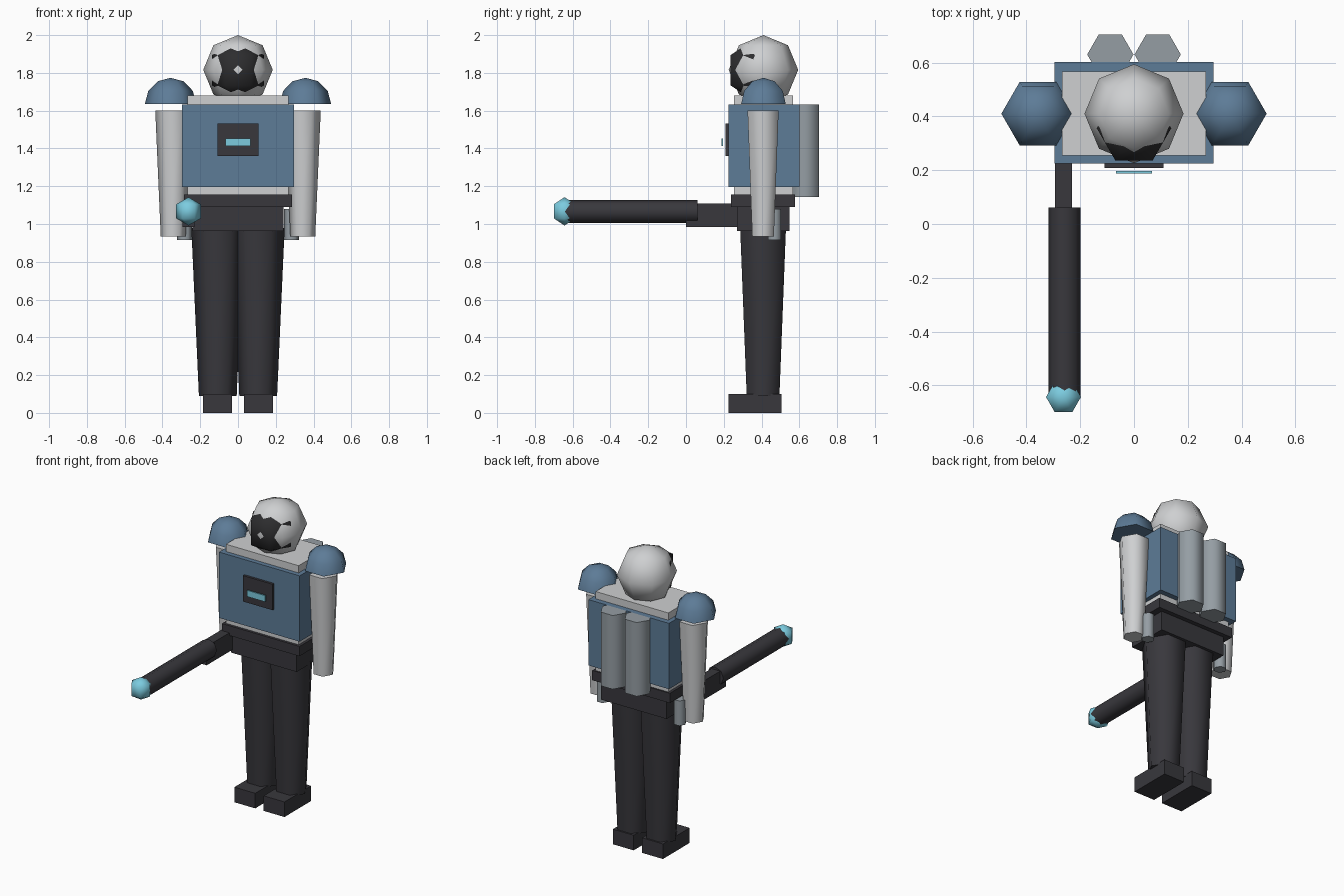
import bpy, bmesh
from math import sin, cos, pi, radians
from mathutils import Matrix

old = bpy.data.objects.get("Cube")
if old:
    bpy.data.objects.remove(old, do_unlink=True)


def material(name, rgb):
    m = bpy.data.materials.new(name)
    m.use_nodes = True
    m.diffuse_color = (*rgb, 1)
    m.node_tree.nodes["Principled BSDF"].inputs["Base Color"].default_value = (*rgb, 1)
    return m


PALE = material("pale_grey", (0.62, 0.63, 0.64))
BLUE = material("steel_blue", (0.11, 0.20, 0.31))
DARK = material("charcoal", (0.04, 0.039, 0.046))
BLACK = material("visor_black", (0.026, 0.026, 0.028))
CYAN = material("glow_cyan", (0.20, 0.60, 0.74))
GREY = material("tank_grey", (0.30, 0.34, 0.37))


def finish(name, bm, mat, angle=None):
    bmesh.ops.recalc_face_normals(bm, faces=bm.faces)
    mesh = bpy.data.meshes.new(name)
    bm.to_mesh(mesh)
    bm.free()
    mesh.materials.append(mat)
    obj = bpy.data.objects.new(name, mesh)
    bpy.context.collection.objects.link(obj)
    if angle:
        bpy.ops.object.select_all(action='DESELECT')
        obj.select_set(True)
        bpy.context.view_layer.objects.active = obj
        bpy.ops.object.shade_smooth_by_angle(angle=radians(angle))
    return obj


def box(name, mat, xs, ys, zs):
    """Box spanning the given (low, high) ranges."""
    bm = bmesh.new()
    bmesh.ops.create_cube(bm, size=1)
    for v in bm.verts:
        for i, (lo, hi) in enumerate((xs, ys, zs)):
            v.co[i] = hi if v.co[i] > 0 else lo
    return finish(name, bm, mat)


def lathe(name, mat, center, profile, sides, angle, turn=None):
    """Revolve (radius, height) pairs around z; zero radius makes a pole."""
    bm = bmesh.new()
    rings = []
    for r, z in profile:
        count = sides if r > 1e-6 else 1
        rings.append([bm.verts.new((r * cos(2 * pi * k / sides), r * sin(2 * pi * k / sides), z))
                      for k in range(count)])
    for a, b in zip(rings, rings[1:]):
        for k in range(sides):
            j = (k + 1) % sides
            quad = [a[k % len(a)], a[j % len(a)], b[j % len(b)], b[k % len(b)]]
            bm.faces.new(list(dict.fromkeys(quad)))
    for ring in (rings[0], rings[-1]):
        if len(ring) > 1:
            bm.faces.new(ring)
    if turn:
        bm.transform(turn)
    bm.transform(Matrix.Translation(center))
    return finish(name, bm, mat, angle)


def ball(name, mat, center, radius, sides, rings, angle=85):
    arc = [pi * i / rings for i in range(rings + 1)]
    return lathe(name, mat, center, [(radius * sin(t), -radius * cos(t)) for t in arc], sides, angle)


# Head and visor
ball("head", PALE, (0, 0.41, 1.816), 0.184, 8, 4)
ball("visor", BLACK, (0, 0.356, 1.814), 0.16, 6, 3)

# Torso, vest and waist
box("torso", PALE, (-0.267, 0.267), (0.255, 0.567), (1.15, 1.68))
box("vest", BLUE, (-0.296, 0.296), (0.224, 0.602), (1.195, 1.632))
box("chest_panel", DARK, (-0.109, 0.109), (0.208, 0.226), (1.36, 1.532))
box("chest_light", CYAN, (-0.067, 0.067), (0.188, 0.197), (1.412, 1.453))
box("belt", DARK, (-0.285, 0.285), (0.238, 0.577), (1.09, 1.155))
box("hips", DARK, (-0.242, 0.242), (0.27, 0.548), (0.962, 1.095))

# Paired parts
for side, s in (("left", 1), ("right", -1)):
    steps = [pi / 6 * i for i in range(4)]
    lathe(side + "_shoulder_pad", BLUE, (s * 0.357, 0.41, 1.636),
          [(0.136 * cos(t), 0.138 * sin(t)) for t in steps], 6, 65)
    lathe(side + "_arm", PALE, (s * 0.343, 0.408, 0),
          [(0.066, 0.935), (0.095, 1.6)], 6, 65)
    lathe(side + "_hip_canister", GREY, (s * 0.283, 0.468, 0),
          [(0.04, 0.915), (0.04, 1.08)], 6, 65)
    lathe(side + "_back_tank", GREY, (s * 0.088, 0.63, 0),
          [(0.086, 1.142), (0.086, 1.632)], 6, 65)
    lathe(side + "_leg", DARK, (s * 0.107, 0.408, 0),
          [(0.1, 0.09), (0.14, 0.98)], 6, 65)
    box(side + "_foot", DARK, sorted((s * 0.031, s * 0.184)), (0.225, 0.505), (0, 0.1))

# Long weapon held at the right hip
box("weapon_stock", DARK, (-0.294, -0.23), (0, 0.35), (0.983, 1.108))
lathe("weapon_barrel", DARK, (-0.258, 0, 1.066), [(0.06, -0.062), (0.06, 0.64)], 8, 65,
      Matrix.Rotation(pi / 2, 4, 'X'))
ball("muzzle_glow", CYAN, (-0.262, -0.643, 1.067), 0.075, 6, 3)
